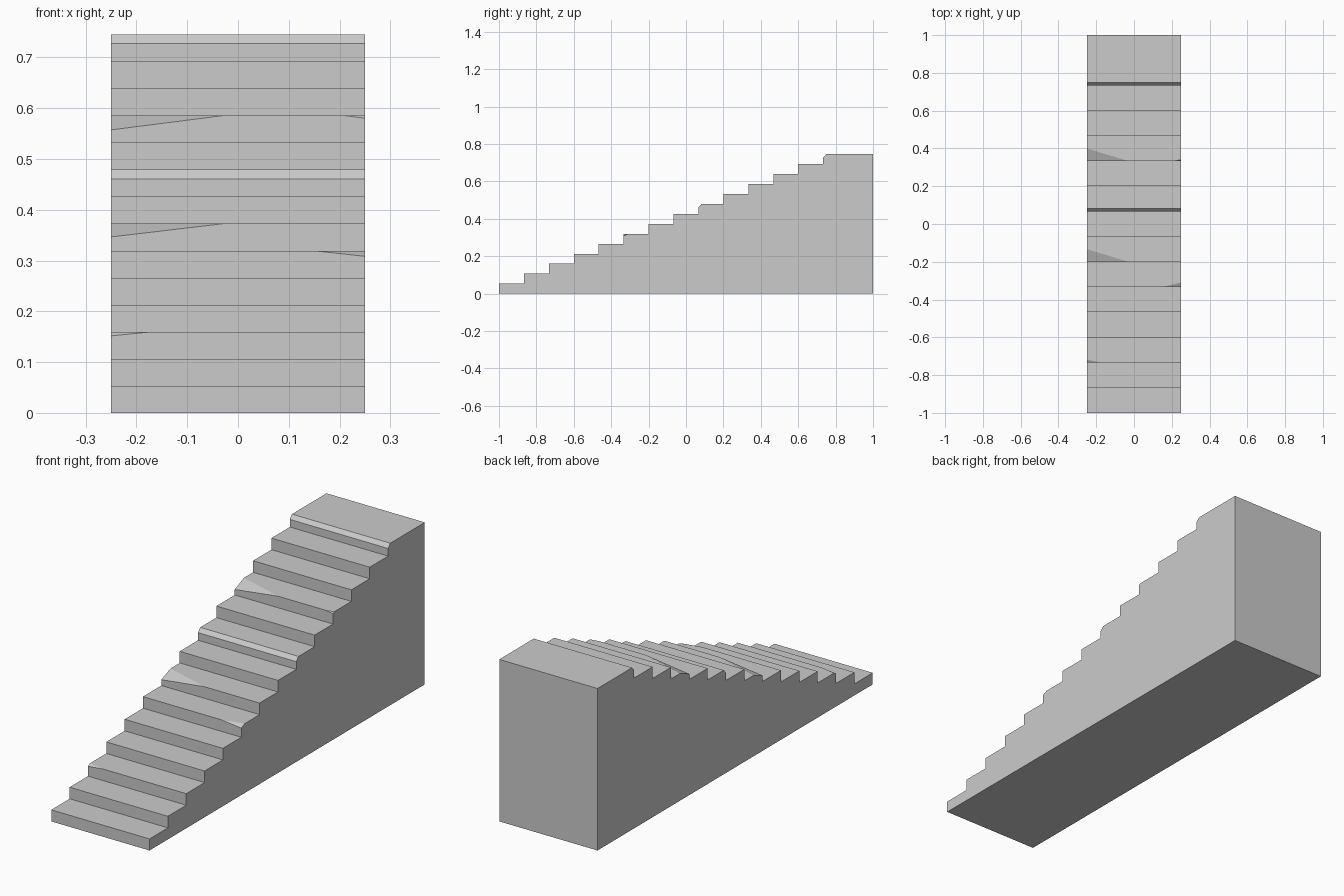
import bpy, bmesh

if "Cube" in bpy.data.objects:
    bpy.data.objects.remove(bpy.data.objects["Cube"])

STEPS, HALF_W, HEIGHT = 14, 0.25, 0.745
RISE, TREAD = HEIGHT / STEPS, 2 / 15

# Worn nosings: step -> list of (x where full, x where it fades out, depth, drop)
CHIPS = {
    2: [(-0.25, -0.17, 0.014, 0.008)],
    5: [(0.25, 0.15, 0.024, 0.011)],
    6: [(-0.25, -0.03, 0.067, 0.026)],
    10: [(-0.25, -0.03, 0.067, 0.028), (0.25, 0.21, 0.007, 0.005)],
}
# Nosings chamfered over the full width: step -> (depth, drop)
CHAMFERS = {8: (0.016, 0.018), 13: (0.016, 0.018)}


def wear(step, x):
    """Depth and drop removed from a nosing at position x."""
    if step in CHAMFERS:
        return CHAMFERS[step]
    for full, end, depth, drop in CHIPS.get(step, []):
        t = (x - end) / (full - end)
        if t > 1e-6:
            return depth * t, drop * t
    return 0.0, 0.0


def section(x):
    """Stair outline in the y-z plane at position x."""
    pts = [(x, 1, 0), (x, -1, 0)]
    for i in range(STEPS):
        y, z = -1 + i * TREAD, (i + 1) * RISE
        depth, drop = wear(i, x)
        if i:
            pts.append((x, y, z - RISE))
        pts += [(x, y, z - drop), (x, y + depth, z)]
    return pts + [(x, 1, HEIGHT)]


# Loft the outline across the width
xs = sorted({-HALF_W, HALF_W} | {c[1] for chips in CHIPS.values() for c in chips})
bm = bmesh.new()
rings = [[bm.verts.new(p) for p in section(x)] for x in xs]
n = len(rings[0])
for a, b in zip(rings, rings[1:]):
    for j in range(n):
        k = (j + 1) % n
        bm.faces.new((a[j], a[k], b[k], b[j]))
bm.faces.new(rings[0])
bm.faces.new(rings[-1])

# Merge unworn nosing points and tidy the flat faces
bmesh.ops.remove_doubles(bm, verts=bm.verts, dist=0.0002)
bmesh.ops.dissolve_limit(bm, angle_limit=0.002, verts=bm.verts, edges=bm.edges)
bmesh.ops.recalc_face_normals(bm, faces=bm.faces)

mesh = bpy.data.meshes.new("stone_stairs")
bm.to_mesh(mesh)
bm.free()
stairs = bpy.data.objects.new("stone_stairs", mesh)
bpy.context.collection.objects.link(stairs)
